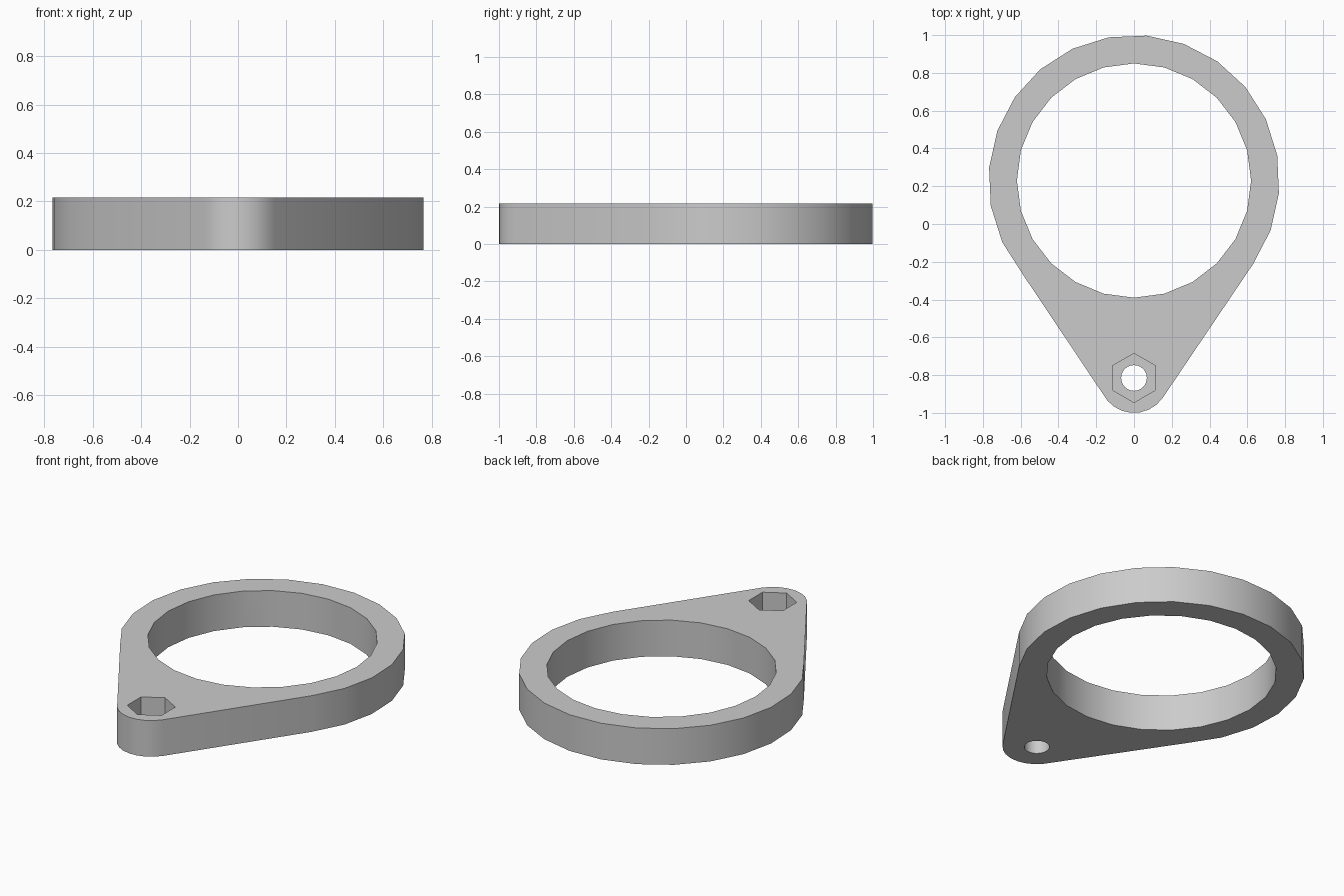
import bpy
import bmesh
from math import radians, cos, sin

cube = bpy.data.objects.get("Cube")
if cube:
    bpy.data.objects.remove(cube, do_unlink=True)

HEIGHT = 0.215
RING_Y, RING_R = 0.23, 0.77      # large ring
BOLT_Y, LUG_R = -0.815, 0.185    # rounded lug around the bolt
STEP = 15                        # degrees per facet

grey = bpy.data.materials.new("light grey")
grey.use_nodes = True
color = (0.6, 0.6, 0.6, 1)
grey.diffuse_color = color
grey.node_tree.nodes["Principled BSDF"].inputs["Base Color"].default_value = color


def arc(cy, r, start, end, step=STEP):
    """Points on an arc centred on x = 0, both ends included."""
    return [(r * cos(radians(a)), cy + r * sin(radians(a)))
            for a in range(start, end + 1, step)]


def prism(name, outline, z0, z1):
    """Extrude a closed outline from z0 to z1."""
    bm = bmesh.new()
    face = bm.faces.new([bm.verts.new((x, y, z0)) for x, y in outline])
    top = bmesh.ops.extrude_face_region(bm, geom=[face])["geom"]
    bmesh.ops.translate(bm, vec=(0, 0, z1 - z0),
                        verts=[v for v in top if isinstance(v, bmesh.types.BMVert)])
    bmesh.ops.recalc_face_normals(bm, faces=bm.faces)
    mesh = bpy.data.meshes.new(name)
    bm.to_mesh(mesh)
    bm.free()
    mesh.materials.append(grey)
    obj = bpy.data.objects.new(name, mesh)
    bpy.context.collection.objects.link(obj)
    return obj


# Teardrop plate: ring arc joined to the lug arc by straight sides
outline = arc(RING_Y, RING_R, -35, 220) + arc(BOLT_Y, LUG_R, 220, 325)
plate = prism("clamp_plate", outline, 0, HEIGHT)

# Large opening, bolt hole and hexagonal nut pocket
cutters = [
    prism("ring_opening_cutter", arc(RING_Y, 0.62, 0, 345), -0.1, HEIGHT + 0.1),
    prism("bolt_hole_cutter", arc(BOLT_Y, 0.068, 0, 345), -0.1, HEIGHT + 0.1),
    prism("nut_pocket_cutter", arc(BOLT_Y, 0.13, 30, 330, 60), 0.09, HEIGHT + 0.1),
]

bpy.ops.object.select_all(action="DESELECT")
bpy.context.view_layer.objects.active = plate
plate.select_set(True)
for cutter in cutters:
    cutter.hide_render = True
    mod = plate.modifiers.new(cutter.name, "BOOLEAN")
    mod.operation = "DIFFERENCE"
    mod.solver = "EXACT"
    mod.object = cutter
    bpy.ops.object.modifier_apply(modifier=mod.name)
    bpy.data.objects.remove(cutter, do_unlink=True)

bpy.ops.object.shade_smooth_by_angle(angle=radians(30))
